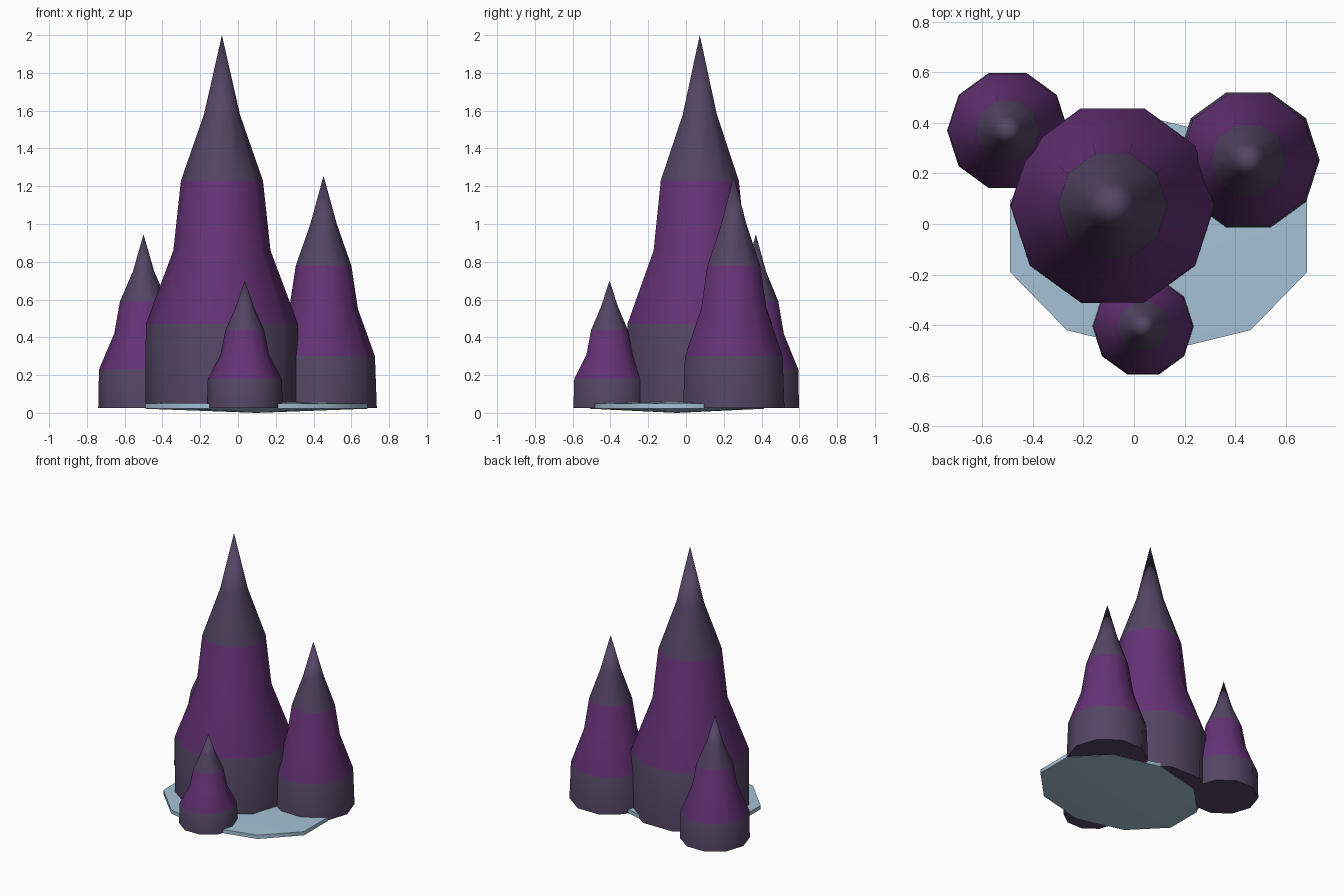
import bpy, bmesh, math

if "Cube" in bpy.data.objects:
    bpy.data.objects.remove(bpy.data.objects["Cube"])


def material(name, rgb):
    m = bpy.data.materials.new(name)
    lin = [((c / 255 + 0.055) / 1.055) ** 2.4 for c in rgb]
    m.diffuse_color = (*lin, 1)
    m.use_nodes = True
    m.node_tree.nodes["Principled BSDF"].inputs["Base Color"].default_value = m.diffuse_color
    return m


GREY = material("dusky grey purple", (84, 69, 100))
PURPLE = material("deep purple", (101, 50, 118))
BLUE = material("pale blue", (165, 194, 214))


def lathe(name, center, profile, mats, band_mats, turn=0.0, squash=1.0):
    """Ten-sided solid from (radius, z) points; radius 0 closes to a point."""
    bm = bmesh.new()
    rings = []
    for r, z in profile:
        if r == 0:
            rings.append([bm.verts.new((0, 0, z))] * 10)
        else:
            rings.append([bm.verts.new((r * math.cos(turn + i * math.tau / 10),
                                        r * squash * math.sin(turn + i * math.tau / 10), z))
                          for i in range(10)])
    for a, b, mi in zip(rings, rings[1:], band_mats):
        for i in range(10):
            j = (i + 1) % 10
            quad = list(dict.fromkeys((a[i], a[j], b[j], b[i])))
            bm.faces.new(quad).material_index = mi
    if profile[0][0] > 0:
        bm.faces.new(rings[0][::-1])
    bmesh.ops.recalc_face_normals(bm, faces=bm.faces)
    me = bpy.data.meshes.new(name)
    bm.to_mesh(me)
    bm.free()
    for m in mats:
        me.materials.append(m)
    ob = bpy.data.objects.new(name, me)
    ob.location = (*center, 0)
    bpy.context.collection.objects.link(ob)
    bpy.ops.object.select_all(action='DESELECT')
    ob.select_set(True)
    bpy.context.view_layer.objects.active = ob
    bpy.ops.object.shade_smooth_by_angle(angle=math.radians(45))
    return ob


# Spires: grey foot, purple middle, grey tip
spires = {
    "tall_spire": ((-0.085, 0.073), [(0.405, 0.025), (0.403, 0.47), (0.257, 0.86),
                                     (0.217, 1.23), (0.095, 1.58), (0, 2.0)]),
    "right_spire": ((0.453, 0.253), [(0.282, 0.025), (0.272, 0.30), (0.182, 0.55),
                                     (0.147, 0.78), (0.07, 1.0), (0, 1.255)]),
    "left_spire": ((-0.50, 0.37), [(0.24, 0.025), (0.236, 0.23), (0.155, 0.42),
                                   (0.125, 0.59), (0.056, 0.75), (0, 0.945)]),
    "front_spire": ((0.036, -0.405), [(0.201, 0.025), (0.196, 0.18), (0.128, 0.31),
                                      (0.102, 0.44), (0.048, 0.56), (0, 0.70)]),
}
for name, (center, profile) in spires.items():
    lathe(name, center, profile, [GREY, PURPLE], [0, 1, 1, 0, 0])

# Base slab: oval, thin rim, slightly bulging underside
lathe("base_slab", (0.0975, -0.048),
      [(0, 0.0), (0.618, 0.022), (0.618, 0.05), (0, 0.06)],
      [BLUE], [0, 0, 0], turn=math.pi / 2, squash=0.745)
